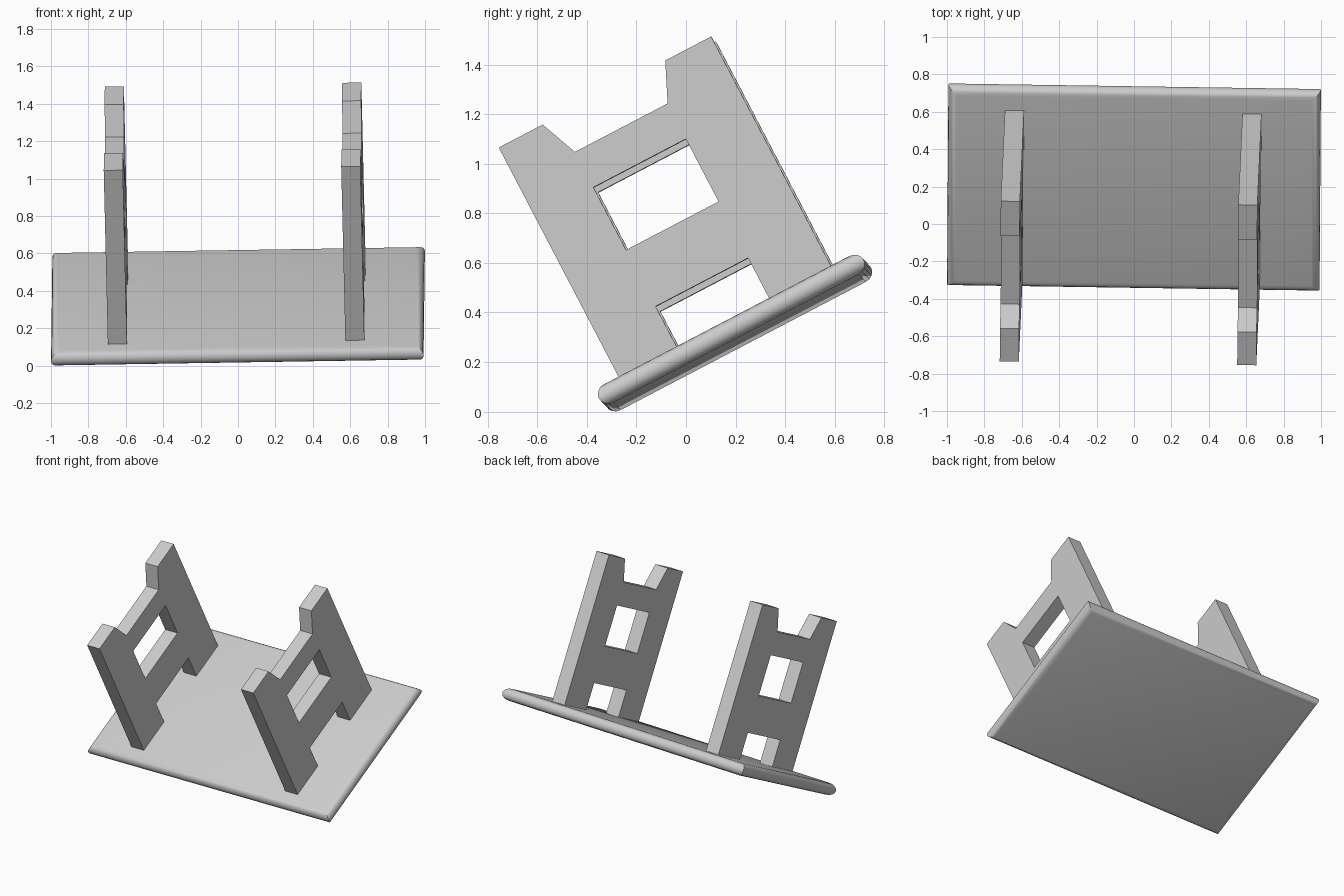
import bpy, bmesh, math
from mathutils import Matrix, Vector

if "Cube" in bpy.data.objects:
    bpy.data.objects.remove(bpy.data.objects["Cube"])

# Whole table lies upside down, tipped about x and slightly skewed
e1 = Vector((1, -0.015, 0.016)).normalized()
e3 = Vector((-0.021, -0.463, 0.886))
e3 = (e3 - e1 * e3.dot(e1)).normalized()
TILT = Matrix((e1, e3.cross(e1), e3)).transposed().to_4x4()

grey = bpy.data.materials.new("light_grey")
grey.diffuse_color = (0.6, 0.6, 0.6, 1)
grey.use_nodes = True
grey.node_tree.nodes["Principled BSDF"].inputs["Base Color"].default_value = grey.diffuse_color


def finish(bm, name):
    bmesh.ops.recalc_face_normals(bm, faces=bm.faces)
    bm.transform(TILT)
    me = bpy.data.meshes.new(name)
    bm.to_mesh(me)
    bm.free()
    me.materials.append(grey)
    ob = bpy.data.objects.new(name, me)
    bpy.context.collection.objects.link(ob)
    return ob


# Table top: stacked rectangles forming half-round edges with mitred corners
def table_top(x0, x1, y0, y1, z0, z1, depth, steps=8):
    bm = bmesh.new()
    rings = []
    for i in range(steps + 1):
        a = -math.pi / 2 + math.pi * i / steps
        d = depth * (1 - math.cos(a))
        z = (z0 + z1) / 2 + (z1 - z0) / 2 * math.sin(a)
        rings.append([bm.verts.new((x, y, z)) for x, y in (
            (x0 + d, y0 + d), (x1 - d, y0 + d), (x1 - d, y1 - d), (x0 + d, y1 - d))])
    for lo, hi in zip(rings, rings[1:]):
        for k in range(4):
            j = (k + 1) % 4
            bm.faces.new((lo[k], lo[j], hi[j], hi[k]))
    bm.faces.new(rings[0])
    bm.faces.new(rings[-1])
    ob = finish(bm, "table_top")
    bpy.context.view_layer.objects.active = ob
    ob.select_set(True)
    bpy.ops.object.shade_smooth_by_angle(angle=math.radians(30))
    ob.select_set(False)


# Leg frame: notched outline (y, z) with a rectangular window, extruded along x
OUTLINE = [(-0.172, 0.2), (0.092, 0.2), (0.092, 0.419), (0.513, 0.419),
           (0.513, 0.2), (0.795, 0.2), (0.795, 1.28), (0.586, 1.28),
           (0.514, 1.122), (0.092, 1.122), (0.028, 1.28), (-0.172, 1.28)]
WINDOW = [(0.092, 0.676), (0.513, 0.676), (0.513, 0.961), (0.092, 0.961)]


def leg_frame(name, x0, thickness):
    bm = bmesh.new()
    edges = []
    for loop in (OUTLINE, WINDOW):
        vs = [bm.verts.new((x0, y, z)) for y, z in loop]
        edges += [bm.edges.new((vs[i - 1], vs[i])) for i in range(len(vs))]
    bmesh.ops.triangle_fill(bm, edges=edges, use_beauty=True, normal=(1, 0, 0))
    ext = bmesh.ops.extrude_face_region(bm, geom=bm.faces[:], use_keep_orig=True)
    moved = [g for g in ext["geom"] if isinstance(g, bmesh.types.BMVert)]
    bmesh.ops.translate(bm, verts=moved, vec=(thickness, 0, 0))
    finish(bm, name)


table_top(-0.994, 0.998, -0.281, 0.925, 0.148, 0.231, 0.045)
leg_frame("left_leg_frame", -0.69, 0.102)
leg_frame("right_leg_frame", 0.58, 0.102)
